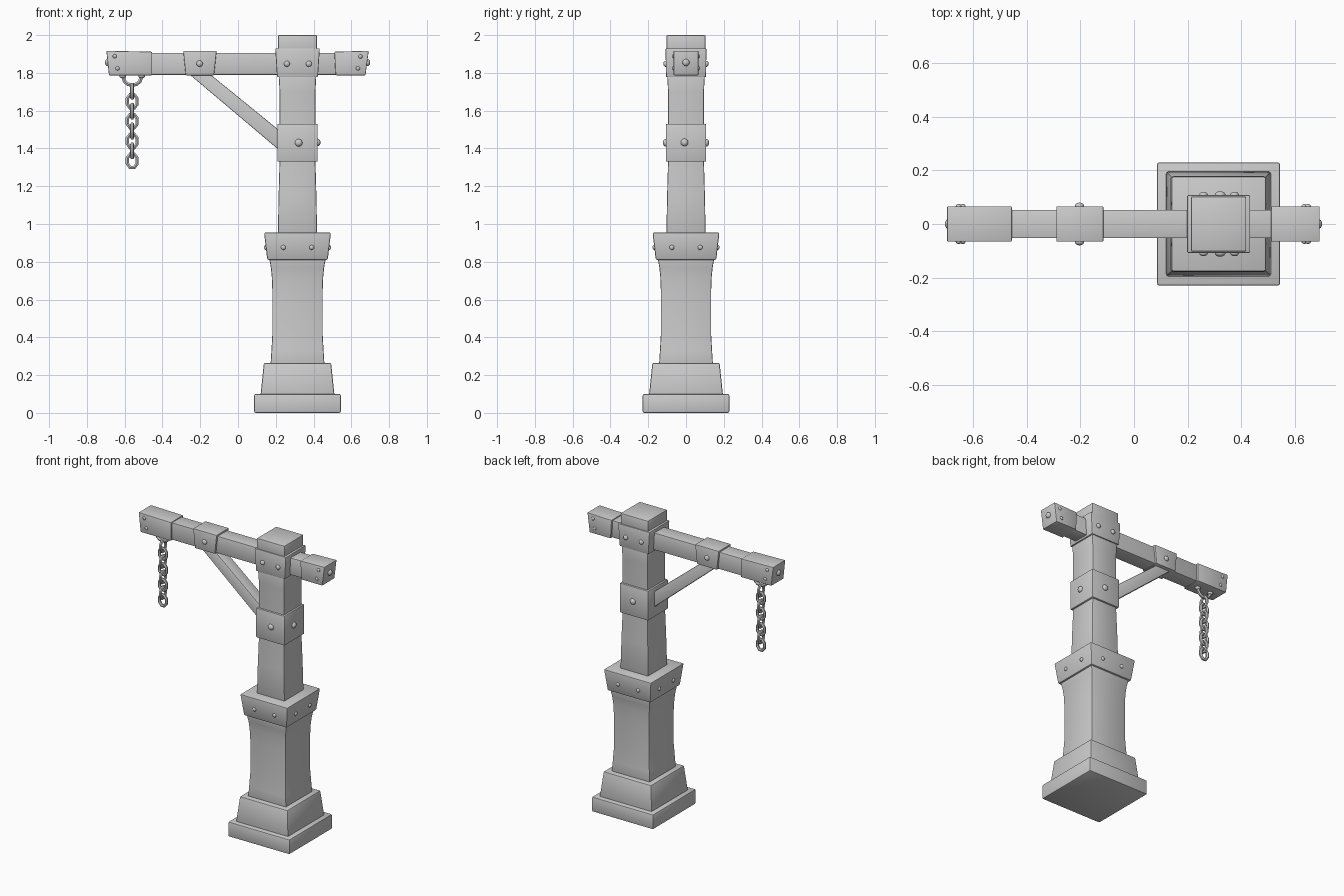
import bpy, bmesh, math
from mathutils import Vector

if "Cube" in bpy.data.objects:
    bpy.data.objects.remove(bpy.data.objects["Cube"])

CX = 0.315            # post axis
BEAM_Z = 1.85


def finish(name, bm, bevel=0.006):
    bmesh.ops.recalc_face_normals(bm, faces=bm.faces)
    if bevel:
        edges = [e for e in bm.edges if e.calc_face_angle(0) > 0.6]
        bmesh.ops.bevel(bm, geom=edges, offset=bevel, segments=2, profile=0.5, affect='EDGES')
    me = bpy.data.meshes.new(name)
    bm.to_mesh(me)
    bm.free()
    ob = bpy.data.objects.new(name, me)
    bpy.context.collection.objects.link(ob)
    smooth(ob)
    return ob


def smooth(ob):
    bpy.ops.object.select_all(action='DESELECT')
    ob.select_set(True)
    bpy.context.view_layer.objects.active = ob
    bpy.ops.object.shade_smooth_by_angle(angle=math.radians(35))


def skin(bm, rings):
    n = len(rings[0])
    for a, b in zip(rings, rings[1:]):
        for i in range(n):
            j = (i + 1) % n
            bm.faces.new((a[i], a[j], b[j], b[i]))
    bm.faces.new(rings[0])
    bm.faces.new(rings[-1])


def post(name, sections, bevel=0.006):
    """Square post part from (z, half x, half y) sections."""
    bm = bmesh.new()
    skin(bm, [[bm.verts.new((CX + sx * hx, sy * hy, z))
               for sx, sy in ((-1, -1), (1, -1), (1, 1), (-1, 1))] for z, hx, hy in sections])
    return finish(name, bm, bevel)


def prism(name, pts, hy, bevel=0.005):
    """Front outline (x, z) extruded through y."""
    bm = bmesh.new()
    skin(bm, [[bm.verts.new((x, y, z)) for x, z in pts] for y in (-hy, hy)])
    return finish(name, bm, bevel)


def rivet(name, loc, normal, r):
    bm = bmesh.new()
    bmesh.ops.create_uvsphere(bm, u_segments=12, v_segments=8, radius=r)
    ob = finish(name, bm, 0)
    ob.location = loc
    ob.rotation_euler = Vector(normal).to_track_quat('Z', 'Y').to_euler()
    ob.scale = (1, 1, 0.75)


def tube(name, pts, r, closed):
    cu = bpy.data.curves.new(name, 'CURVE')
    cu.dimensions = '3D'
    cu.bevel_depth = r
    cu.bevel_resolution = 1
    cu.use_fill_caps = True
    sp = cu.splines.new('POLY')
    sp.points.add(len(pts) - 1)
    for p, co in zip(sp.points, pts):
        p.co = (*co, 1)
    sp.use_cyclic_u = closed
    ob = bpy.data.objects.new(name, cu)
    bpy.context.collection.objects.link(ob)
    bpy.ops.object.select_all(action='DESELECT')
    ob.select_set(True)
    bpy.context.view_layer.objects.active = ob
    bpy.ops.object.convert(target='MESH')
    bpy.ops.object.shade_smooth_by_angle(angle=math.radians(50))
    return ob


def sq(*zs):
    return [(z, h, h) for z, h in zs]


# Pedestal and post
post("base_slab", sq((0, 0.229), (0.1, 0.229)), 0.008)
post("base_plinth", sq((0.09, 0.196), (0.265, 0.178)), 0.008)
post("lower_shaft", sq((0.25, 0.143), (0.33, 0.138), (0.42, 0.133), (0.64, 0.133),
                       (0.72, 0.136), (0.77, 0.141), (0.83, 0.152)))
post("collar", sq((0.81, 0.16), (0.955, 0.177)), 0.008)
post("upper_shaft", sq((0.94, 0.104), (1.15, 0.1), (1.33, 0.095), (1.7, 0.095), (1.8, 0.1)))
post("middle_band", sq((1.33, 0.107), (1.53, 0.107)))
post("top_band", [(1.777, 0.108, 0.106), (1.93, 0.118, 0.108)])
post("post_cap", sq((1.9, 0.103), (2.0, 0.103)))

# Beam, end caps, clamp and diagonal brace
prism("beam", [(-0.6, 1.79), (0.6, 1.79), (0.6, 1.906), (-0.6, 1.906)], 0.053)
prism("left_end_cap", [(-0.683, 1.787), (-0.455, 1.787), (-0.455, 1.912), (-0.697, 1.917)], 0.066)
prism("right_end_cap", [(0.517, 1.787), (0.675, 1.787), (0.692, 1.917), (0.51, 1.912)], 0.066)
prism("beam_clamp", [(-0.277, 1.787), (-0.127, 1.787), (-0.113, 1.917), (-0.29, 1.917)], 0.066)
prism("brace", [(-0.29, 1.82), (0.24, 1.372), (0.24, 1.478), (-0.18, 1.82)], 0.04)

# Rivets on front and back of the beam and bands
for s in (-1, 1):
    n = (0, s, 0)
    for x, z in ((-0.653, 1.888), (-0.638, 1.824), (0.648, 1.887), (0.635, 1.824)):
        rivet("end_cap_rivet", (x, s * 0.066, z), n, 0.011)
    rivet("clamp_rivet", (-0.203, s * 0.067, 1.849), n, 0.017)
    rivet("middle_band_rivet", (CX + 0.006, s * 0.107, 1.43), n, 0.02)
    for dx in (-0.056, 0.06):
        rivet("top_band_rivet", (CX + dx, s * 0.108, 1.848), n, 0.016)
    for t in (-1, 1):
        rivet("collar_rivet", (CX + t * 0.075, s * 0.168, 0.876), n, 0.013)
        rivet("collar_rivet", (CX + s * 0.168, t * 0.075, 0.876), (s, 0, 0), 0.013)
    rivet("beam_end_rivet", (0.686 if s > 0 else -0.69, 0, 1.855), (s, 0, 0), 0.019)
rivet("middle_band_rivet", (CX + 0.107, -0.008, 1.432), (1, 0, 0), 0.02)

# Shackle under the beam and hanging chain
HX = -0.56
arc = [(HX - 0.047 * math.cos(math.pi * k / 6), 0, 1.775 - 0.04 * math.sin(math.pi * k / 6))
       for k in range(7)]
tube("shackle", [(HX - 0.05, 0, 1.795)] + arc + [(HX + 0.05, 0, 1.795)], 0.011, False)
for s in (-1, 1):
    rivet("shackle_socket", (HX + s * 0.05, 0, 1.784), (0, 0, 1), 0.018)
for i in range(8):
    zc = 1.702 - i * 0.0525
    ring = []
    for k in range(8):
        a = math.pi * (k + 0.5) / 4
        w, h = 0.028 * math.cos(a), 0.039 * math.sin(a)
        ring.append((HX + w, 0, zc + h) if i % 2 else (HX, w, zc + h))
    tube("chain_link", ring, 0.0105, True)
